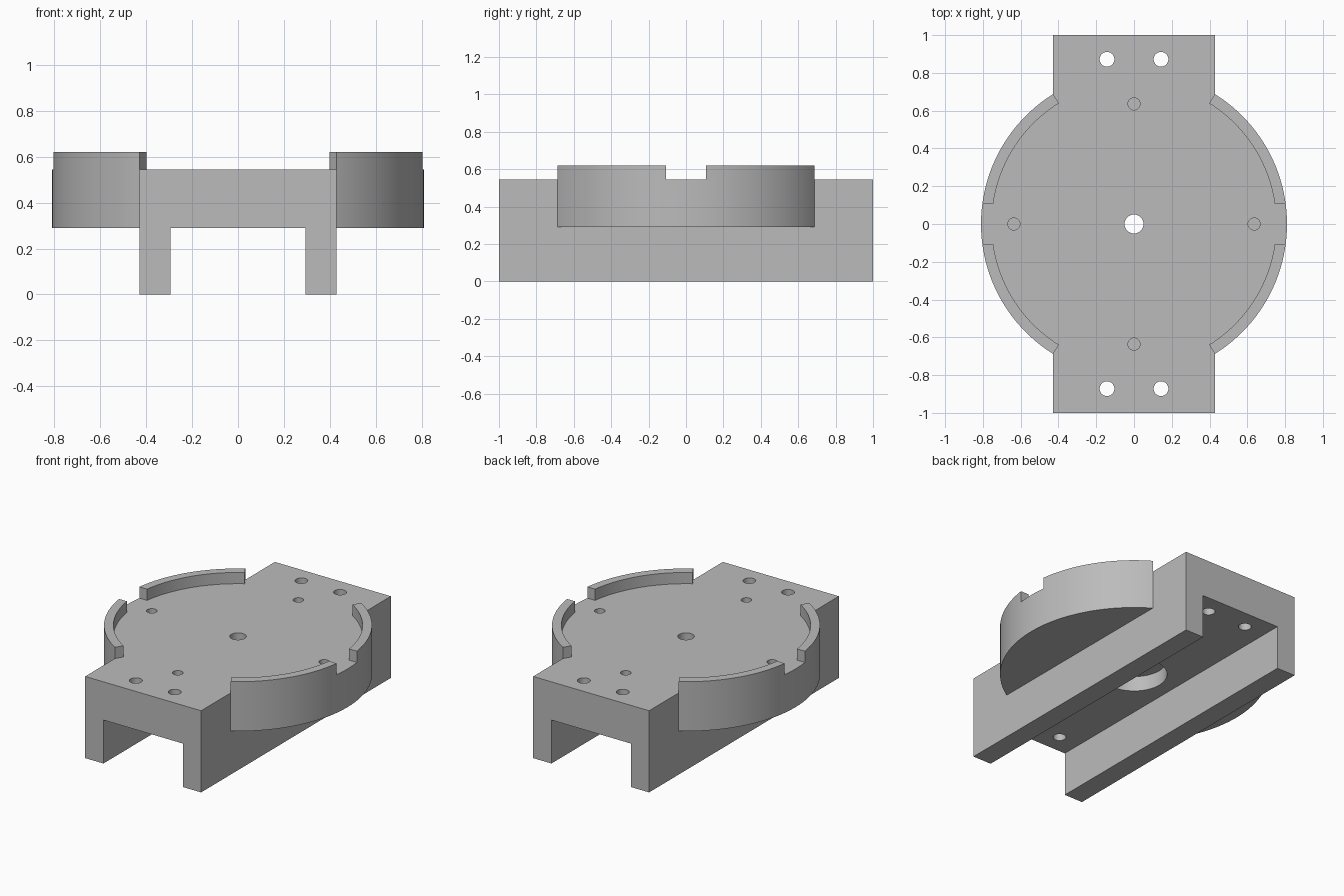
import bpy, bmesh
from math import sin, cos, asin, acos, radians
from mathutils import Matrix

if "Cube" in bpy.data.objects:
    bpy.data.objects.remove(bpy.data.objects["Cube"])

R_OUT, R_IN = 0.81, 0.753           # disc and rim inner radius
HALF_W, INNER_W = 0.428, 0.293      # channel body outside and inside
DECK_LOW, DECK_TOP, RIM_TOP = 0.29, 0.545, 0.62
NOTCH = 0.106                       # half width of the side notches
END = acos(HALF_W / R_OUT)          # angle where the disc meets the body

grey = bpy.data.materials.new("light grey")
grey.use_nodes = True
grey.diffuse_color = (0.5, 0.5, 0.5, 1)
grey.node_tree.nodes["Principled BSDF"].inputs["Base Color"].default_value = (0.5, 0.5, 0.5, 1)


def arc(radius, a, b, n):
    return [(radius * cos(a + (b - a) * i / n), radius * sin(a + (b - a) * i / n))
            for i in range(n + 1)]


def prism(name, outline, z0, z1):
    """Extrude a plan outline between two heights."""
    bm = bmesh.new()
    face = bm.faces.new([bm.verts.new((x, y, z0)) for x, y in outline])
    top = bmesh.ops.extrude_face_region(bm, geom=[face])["geom"]
    bmesh.ops.translate(bm, vec=(0, 0, z1 - z0),
                        verts=[v for v in top if isinstance(v, bmesh.types.BMVert)])
    bmesh.ops.recalc_face_normals(bm, faces=bm.faces)
    mesh = bpy.data.meshes.new(name)
    bm.to_mesh(mesh)
    bm.free()
    mesh.materials.append(grey)
    obj = bpy.data.objects.new(name, mesh)
    bpy.context.collection.objects.link(obj)
    return obj


def combine(target, other, operation):
    mod = target.modifiers.new(operation, 'BOOLEAN')
    mod.operation, mod.solver, mod.object = operation, 'EXACT', other
    bpy.context.view_layer.objects.active = target
    bpy.ops.object.modifier_apply(modifier=mod.name)
    bpy.data.objects.remove(other)


def drill(x, y, radius, z0, z1):
    ring = [(x + px, y + py) for px, py in arc(radius, 0, radians(360), 40)[:-1]]
    combine(base, prism("drill", ring, z0, z1), 'DIFFERENCE')


# Deck: disc merged with the long rectangular plate
start = asin(NOTCH / R_OUT)
upper = arc(R_OUT, start, END, 24)
middle = arc(R_OUT, -start, start, 6)[1:-1]
right = [(x, -y) for x, y in reversed(upper)] + middle + upper
half = [(HALF_W, -1)] + right + [(HALF_W, 1)]
base = prism("mounting_base", half + [(-x, -y) for x, y in half], DECK_LOW, DECK_TOP)

# Two rails under the deck
for s in (-1, 1):
    a, b = s * INNER_W, s * HALF_W
    combine(base, prism("rail", [(a, -1), (b, -1), (b, 1), (a, 1)], 0, DECK_LOW), 'UNION')

# Four raised rim segments
rim = upper + arc(R_IN, END, asin(NOTCH / R_IN), 24)
for sx in (-1, 1):
    for sy in (-1, 1):
        outline = [(x * sx, y * sy) for x, y in rim]
        combine(base, prism("rim", outline, DECK_TOP, RIM_TOP), 'UNION')

# Centre bore with a wide recess underneath
drill(0, 0, 0.2, 0.2, 0.39)
drill(0, 0, 0.05, 0.2, 0.7)

# Mounting holes at both ends
for x in (-0.143, 0.143):
    for y in (-0.872, 0.872):
        drill(x, y, 0.039, 0.2, 0.7)

# Shallow locating holes around the disc
for x, y in ((0, 0.636), (0, -0.636), (0.636, 0), (-0.636, 0)):
    drill(x, y, 0.032, 0.445, 0.7)

# Tidy flat areas, then smooth only the curved walls
bm = bmesh.new()
bm.from_mesh(base.data)
bmesh.ops.remove_doubles(bm, verts=bm.verts, dist=0.0001)
bmesh.ops.dissolve_limit(bm, angle_limit=radians(0.2), verts=bm.verts, edges=bm.edges)
bm.to_mesh(base.data)
bm.free()
bpy.ops.object.select_all(action='DESELECT')
base.select_set(True)
bpy.context.view_layer.objects.active = base
bpy.ops.object.shade_smooth_by_angle(angle=radians(30))
